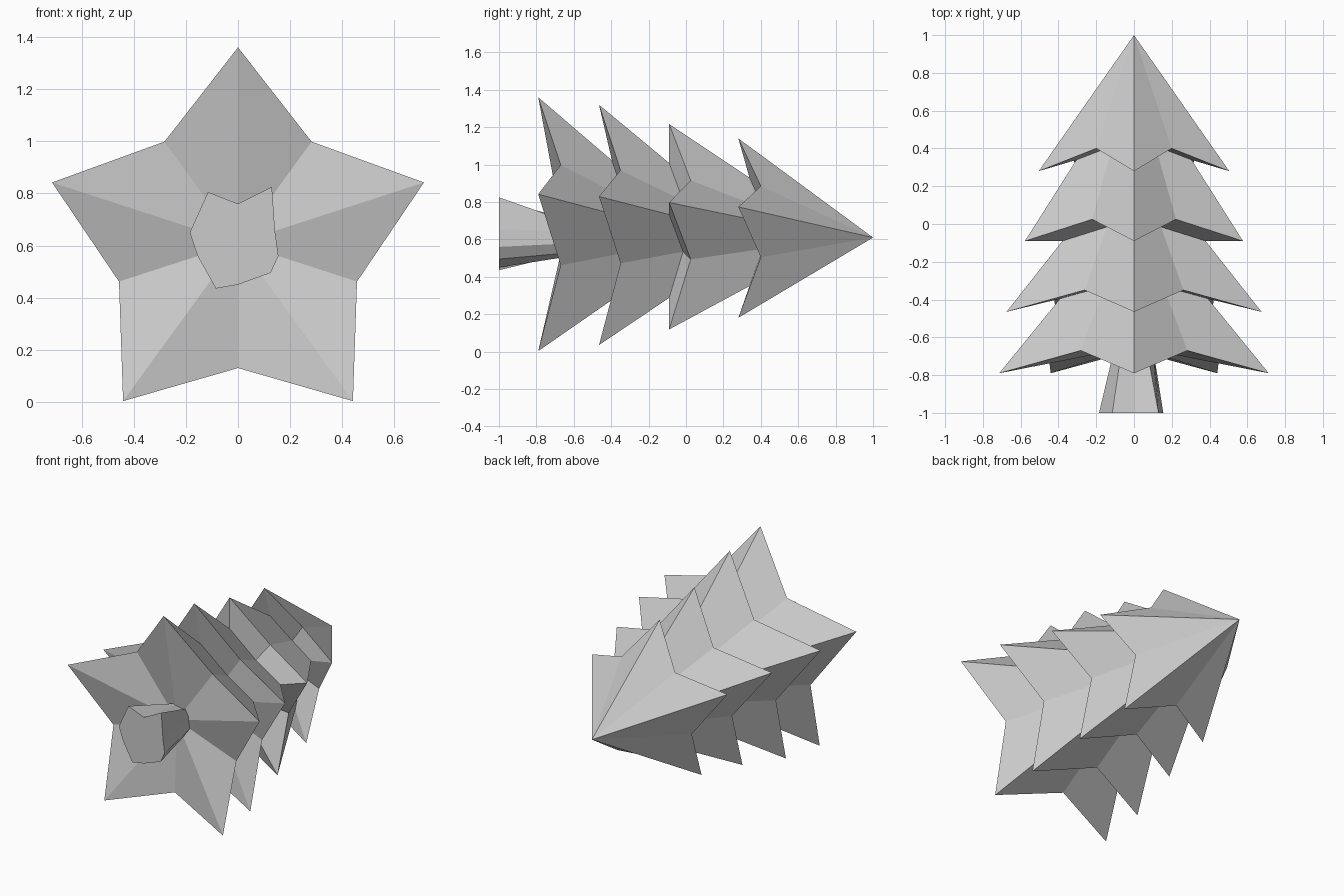
import bpy, bmesh
from math import sin, cos, radians

if "Cube" in bpy.data.objects:
    bpy.data.objects.remove(bpy.data.objects["Cube"])

AXIS_Z = 0.61  # height of the tree's axis, which lies along y


def make_object(name, bm):
    bmesh.ops.recalc_face_normals(bm, faces=bm.faces)
    mesh = bpy.data.meshes.new(name)
    bm.to_mesh(mesh)
    bm.free()
    obj = bpy.data.objects.new(name, mesh)
    bpy.context.collection.objects.link(obj)
    return obj


def polar(r, i, y):
    a = radians(90 - 36 * i)
    return (r * cos(a), y, AXIS_Z + r * sin(a))


def branch_tier(name, tip_r, tip_y, notch_r, notch_y, apex_y, under_y):
    """Five-pointed star cone with a faceted underside."""
    bm = bmesh.new()
    ring = [bm.verts.new(polar(notch_r, i, notch_y) if i % 2 else polar(tip_r, i, tip_y))
            for i in range(10)]
    for y in (apex_y, under_y):
        centre = bm.verts.new((0, y, AXIS_Z))
        for i in range(10):
            bm.faces.new((ring[i], ring[(i + 1) % 10], centre))
    return make_object(name, bm)


# Foliage tiers, from the base to the tip
tiers = [
    (0.75, -0.79, 0.48, -0.67, 0.085, -0.65),
    (0.71, -0.465, 0.445, -0.35, 0.39, -0.30),
    (0.607, -0.09, 0.378, 0.025, 0.82, -0.09),
    (0.53, 0.28, 0.34, 0.40, 1.0, 0.43),
]
for n, tier in enumerate(tiers, 1):
    branch_tier(f"branch_tier_{n}", *tier)

# Trunk: irregular flared foot tapering to a decagon inside the lowest tier
foot = [(0, 0.76), (0.13, 0.825), (0.142, 0.655), (0.155, 0.56), (0.125, 0.495),
        (0, 0.45), (-0.085, 0.435), (-0.155, 0.56), (-0.185, 0.65), (-0.115, 0.805)]
bm = bmesh.new()
outer = [bm.verts.new((x, -1, z)) for x, z in foot]
inner = [bm.verts.new(polar(0.1, i, -0.62)) for i in range(10)]
for i in range(10):
    j = (i + 1) % 10
    bm.faces.new((outer[i], outer[j], inner[j], inner[i]))
bm.faces.new(outer)
bm.faces.new(inner)
make_object("trunk", bm)
